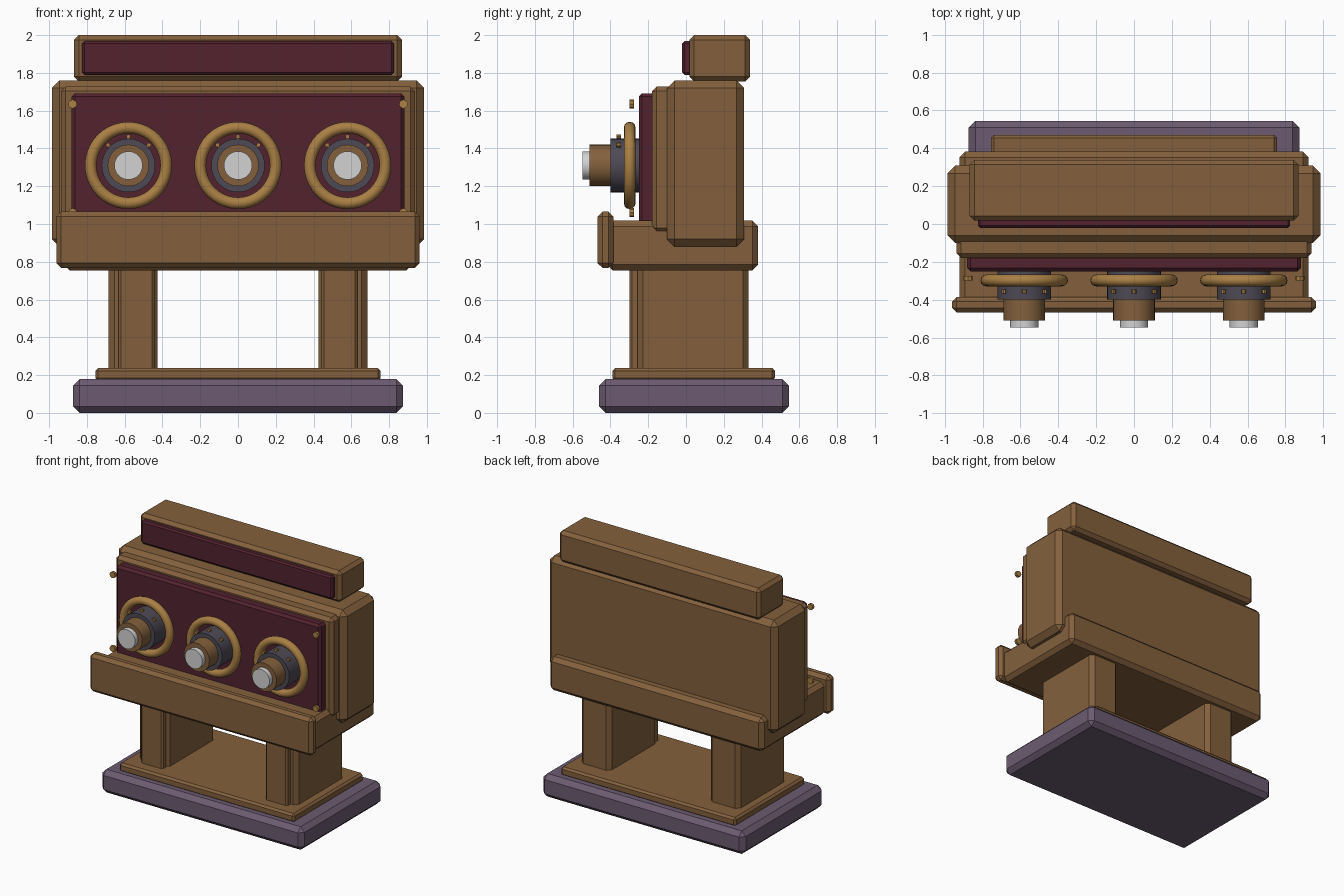
import bpy
import math
from mathutils import Vector

cube = bpy.data.objects.get("Cube")
if cube:
    bpy.data.objects.remove(cube, do_unlink=True)


def material(name, r, g, b):
    m = bpy.data.materials.new(name)
    m.use_nodes = True
    m.diffuse_color = (r, g, b, 1)
    m.node_tree.nodes["Principled BSDF"].inputs["Base Color"].default_value = (r, g, b, 1)
    return m


wood = material("brown wood", 0.23, 0.118, 0.046)
maroon = material("dark maroon", 0.085, 0.016, 0.028)
purple = material("dusty purple", 0.15, 0.105, 0.165)
grey = material("dark grey", 0.075, 0.068, 0.09)
gold = material("gold", 0.40, 0.215, 0.058)
white = material("pale white", 0.65, 0.65, 0.65)


def box(name, x, y, z, mat, bevel):
    """Chamfered box from (min, max) ranges."""
    lo, hi = Vector((x[0], y[0], z[0])), Vector((x[1], y[1], z[1]))
    bpy.ops.mesh.primitive_cube_add(size=1, location=(lo + hi) / 2)
    ob = bpy.context.object
    ob.name = name
    for v in ob.data.vertices:
        v.co = v.co * (hi - lo)
    ob.data.materials.append(mat)
    mod = ob.modifiers.new("chamfer", "BEVEL")
    mod.width = bevel
    mod.segments = 1
    return ob


def wide_box(name, half, y, z, mat, bevel):
    return box(name, (-half, half), y, z, mat, bevel)


def rod(name, x, z, y0, y1, radius, mat, sides=32):
    """Cylinder lying along y."""
    bpy.ops.mesh.primitive_cylinder_add(
        vertices=sides, radius=radius, depth=y1 - y0,
        location=(x, (y0 + y1) / 2, z), rotation=(math.pi / 2, 0, 0))
    ob = bpy.context.object
    ob.name = name
    ob.data.materials.append(mat)
    if sides > 12:
        bpy.ops.object.shade_smooth_by_angle(angle=math.radians(35))
    return ob


# Base
wide_box("base", 0.873, (-0.46, 0.545), (0, 0.18), purple, 0.035)
wide_box("plinth", 0.755, (-0.39, 0.47), (0.17, 0.238), wood, 0.015)

# Legs with a front trim board
for side, s in (("left", 1), ("right", -1)):
    def span(a, b):
        return tuple(sorted((s * a, s * b)))
    box(side + "_leg", span(0.427, 0.685), (-0.257, 0.332), (0.2, 0.8), wood, 0.03)
    box(side + "_leg_trim", span(0.443, 0.633), (-0.298, -0.24), (0.22, 0.8), wood, 0.013)

# Tray with its raised front lip
wide_box("tray", 0.922, (-0.42, 0.382), (0.755, 1.018), wood, 0.03)
wide_box("front_lip", 0.962, (-0.468, -0.385), (0.768, 1.065), wood, 0.025)

# Cabinet, face frame and panel
wide_box("cabinet", 0.985, (-0.1, 0.308), (0.88, 1.76), wood, 0.04)
wide_box("face_frame", 0.938, (-0.18, -0.06), (0.955, 1.728), wood, 0.025)
wide_box("front_panel", 0.882, (-0.25, -0.16), (1.0, 1.692), maroon, 0.018)

# Header and its sign plate
wide_box("header", 0.868, (0.018, 0.338), (1.755, 2.0), wood, 0.025)
wide_box("header_plate", 0.825, (-0.02, 0.03), (1.79, 1.968), maroon, 0.012)

# Three dials
DIAL_Z = 1.31
for name, x in (("right", -0.58), ("middle", 0), ("left", 0.58)):
    bpy.ops.mesh.primitive_torus_add(
        major_radius=0.2, minor_radius=0.031, major_segments=40, minor_segments=12,
        location=(x, -0.298, DIAL_Z), rotation=(math.pi / 2, 0, 0))
    ring = bpy.context.object
    ring.name = name + "_dial_ring"
    ring.data.materials.append(gold)
    bpy.ops.object.shade_smooth_by_angle(angle=math.radians(40))
    rod(name + "_dial_hub", x, DIAL_Z, -0.4, -0.23, 0.142, grey)
    rod(name + "_dial_barrel", x, DIAL_Z, -0.51, -0.38, 0.11, wood)
    rod(name + "_dial_cap", x, DIAL_Z, -0.547, -0.5, 0.075, white)
    # Studs along the top of the hub
    for i in range(3):
        a = math.radians(45 + 45 * i)
        rod(f"{name}_dial_stud_{i + 1}", x + 0.153 * math.cos(a),
            DIAL_Z + 0.153 * math.sin(a), -0.367, -0.345, 0.012, gold, 8)

# Corner screws
for side, x in (("left", 0.876), ("right", -0.876)):
    for level, z in (("upper", 1.635), ("lower", 1.06)):
        rod(f"{side}_{level}_screw", x, z, -0.298, -0.276, 0.024, gold, 8)
